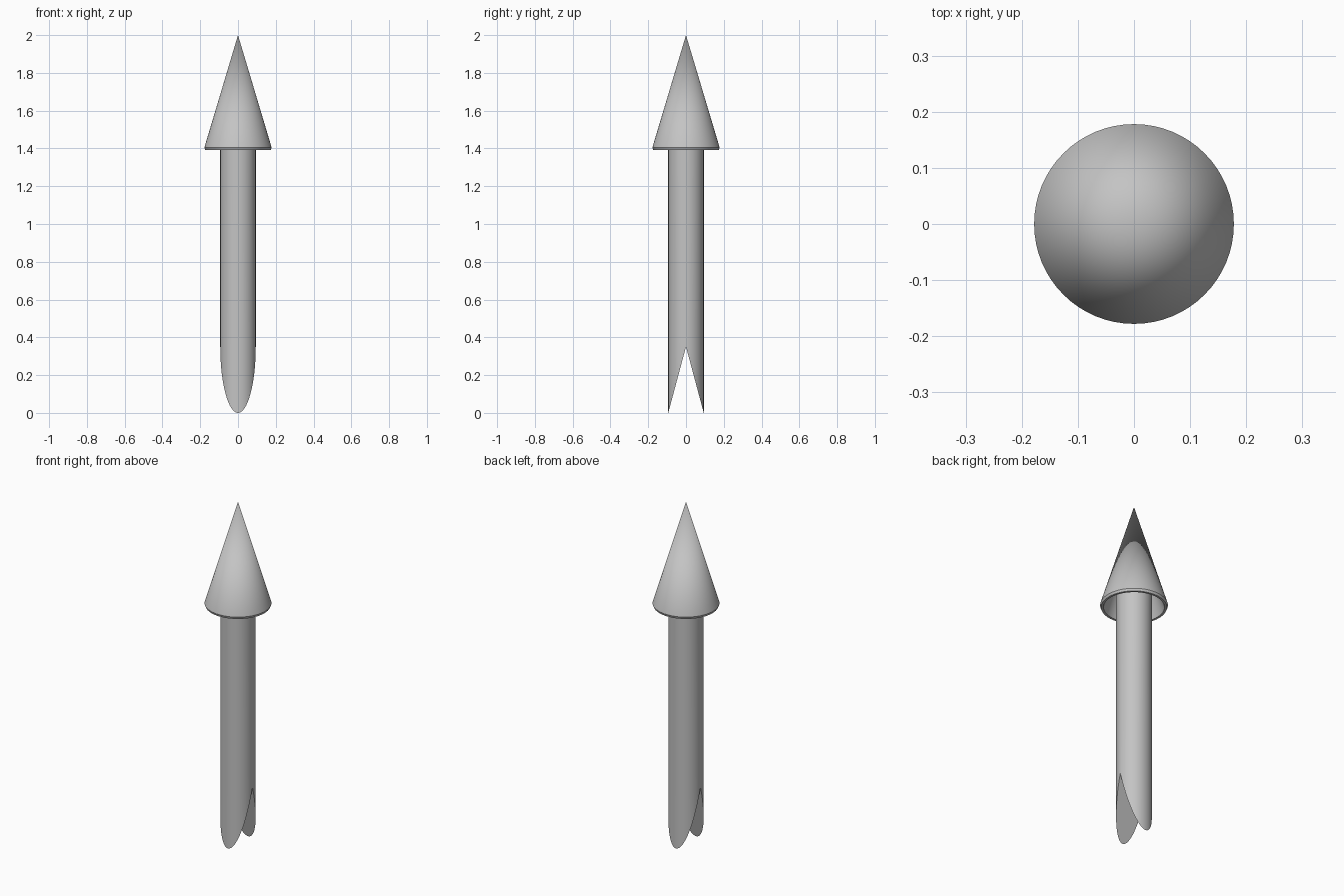
import bpy
import bmesh
import math

SEGMENTS = 64
SHAFT_RADIUS = 0.094
SHAFT_TOP = 1.65
NOTCH_HEIGHT = 0.35

default = bpy.data.objects.get("Cube")
if default:
    bpy.data.objects.remove(default, do_unlink=True)

grey = bpy.data.materials.new("plain grey")
grey.use_nodes = True
colour = (0.55, 0.55, 0.55, 1)
grey.diffuse_color = colour
grey.node_tree.nodes["Principled BSDF"].inputs["Base Color"].default_value = colour


def add_part(name, bm):
    bmesh.ops.recalc_face_normals(bm, faces=bm.faces)
    mesh = bpy.data.meshes.new(name)
    bm.to_mesh(mesh)
    bm.free()
    mesh.materials.append(grey)
    obj = bpy.data.objects.new(name, mesh)
    bpy.context.collection.objects.link(obj)
    bpy.ops.object.select_all(action="DESELECT")
    obj.select_set(True)
    bpy.context.view_layer.objects.active = obj
    bpy.ops.object.shade_smooth_by_angle(angle=math.radians(30))
    return obj


# Pointed head: turned profile with a small lip and a hollow underside
bm = bmesh.new()
profile = [(0, 2.0), (0.178, 1.405), (0.173, 1.392), (0.16, 1.392), (0.08, 1.64)]
verts = [bm.verts.new((r, 0, z)) for r, z in profile]
edges = [bm.edges.new(pair) for pair in zip(verts, verts[1:])]
bmesh.ops.spin(bm, geom=verts + edges, axis=(0, 0, 1), cent=(0, 0, 0),
               angle=math.tau, steps=SEGMENTS, use_duplicate=False)
bmesh.ops.remove_doubles(bm, verts=bm.verts, dist=0.0001)
add_part("pointed_head", bm)

# Round shaft: its lower end is raised towards the middle to form a V notch
bm = bmesh.new()
bmesh.ops.create_cone(bm, cap_ends=True, segments=SEGMENTS, radius1=SHAFT_RADIUS,
                      radius2=SHAFT_RADIUS, depth=SHAFT_TOP)
bmesh.ops.translate(bm, verts=bm.verts, vec=(0, 0, SHAFT_TOP / 2))
lower = [v for v in bm.verts if v.co.z < 0.01]
for v in lower:
    v.co.z = NOTCH_HEIGHT * (1 - abs(v.co.y) / SHAFT_RADIUS)
ridge = [v for v in lower if abs(v.co.y) < 0.0001]
bmesh.ops.connect_verts(bm, verts=ridge)
add_part("notched_shaft", bm)
